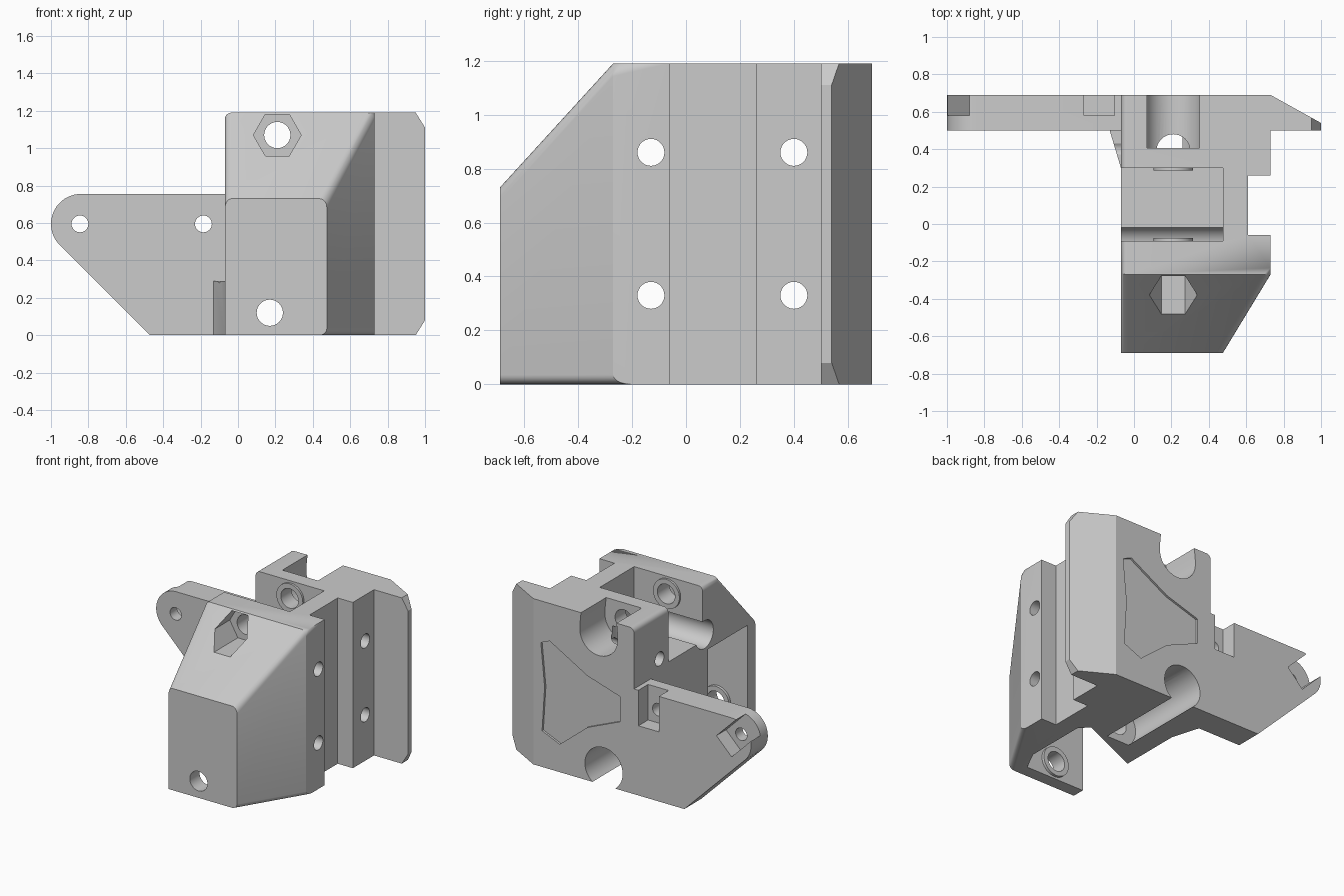
import bpy, bmesh, math
from mathutils import Vector

if "Cube" in bpy.data.objects:
    bpy.data.objects.remove(bpy.data.objects["Cube"])

grey = bpy.data.materials.new("plain grey")
grey.diffuse_color = (0.6, 0.6, 0.6, 1)
grey.use_nodes = True
grey.node_tree.nodes["Principled BSDF"].inputs["Base Color"].default_value = grey.diffuse_color

# axis -> function placing a profile point (a, b) at depth d
PLACE = {"x": lambda a, b, d: (d, a, b),   # profile in y, z
         "y": lambda a, b, d: (a, d, b),   # profile in x, z
         "z": lambda a, b, d: (a, b, d)}   # profile in x, y


def to_object(bm, name):
    bmesh.ops.recalc_face_normals(bm, faces=bm.faces)
    me = bpy.data.meshes.new(name)
    bm.to_mesh(me)
    bm.free()
    me.materials.append(grey)
    ob = bpy.data.objects.new(name, me)
    bpy.context.collection.objects.link(ob)
    return ob


def prism_bm(pts, axis, d0, d1):
    bm = bmesh.new()
    ends = [[bm.verts.new(PLACE[axis](a, b, d)) for a, b in pts] for d in (d0, d1)]
    bm.faces.new(ends[0])
    bm.faces.new(ends[1])
    n = len(pts)
    for i in range(n):
        j = (i + 1) % n
        bm.faces.new((ends[0][i], ends[0][j], ends[1][j], ends[1][i]))
    return bm


def prism(name, pts, axis, d0, d1):
    return to_object(prism_bm(pts, axis, d0, d1), name)


def arc(ca, cb, r, a0, a1, n):
    return [(ca + r * math.cos(math.radians(a0 + (a1 - a0) * i / n)),
             cb + r * math.sin(math.radians(a0 + (a1 - a0) * i / n))) for i in range(n + 1)]


def disc(name, ca, cb, r, axis, d0, d1, n=40):
    return prism(name, arc(ca, cb, r, 0, 360 * (n - 1) / n, n - 1), axis, d0, d1)


def box(name, x0, x1, y0, y1, z0, z1):
    return prism(name, [(x0, y0), (x1, y0), (x1, y1), (x0, y1)], "z", z0, z1)


def combine(target, tool, op):
    mod = target.modifiers.new(op, "BOOLEAN")
    mod.operation, mod.solver, mod.object = op, "EXACT", tool
    bpy.context.view_layer.objects.active = target
    bpy.ops.object.modifier_apply(modifier=mod.name)
    bpy.data.objects.remove(tool)


# main body: plan outline with side channel and tapered flange
outline = [(-.07, -.69), (.475, -.69), (.73, -.27), (.73, -.06), (.61, -.06), (.61, .26),
           (.73, .26), (.73, .5), (1, .5), (1, .54), (.73, .69), (-.07, .69)]
bm = prism_bm(outline, "z", 0, 1.19)
# sloped upper front
bmesh.ops.bisect_plane(bm, geom=bm.verts[:] + bm.edges[:] + bm.faces[:],
                       plane_co=(0, -.27, 1.19), plane_no=(0, -.46, .42), clear_outer=True)
bmesh.ops.holes_fill(bm, edges=[e for e in bm.edges if e.is_boundary])
bmesh.ops.remove_doubles(bm, verts=bm.verts, dist=1e-4)
bmesh.ops.recalc_face_normals(bm, faces=bm.faces)


def softened(e):
    a, b = e.verts[0].co, e.verts[1].co
    m, d = (a + b) / 2, (b - a)
    left_top = abs(m.x + .07) < .01 and m.z > .8 and abs(d.y) > .2
    slope_diag = m.y < -.3 and abs(d.z) > .2 and abs(d.y) > .2
    diag_bottom = m.z < .01 and .5 < m.x < .7 and m.y < -.3
    channel_ends = abs(m.x - .61) < .01 and abs(d.y) > .2
    return left_top or slope_diag or diag_bottom or channel_ends


bmesh.ops.bevel(bm, geom=[e for e in bm.edges if softened(e)], offset=.035,
                segments=5, profile=.5, affect="EDGES")
body = to_object(bm, "bracket_body")

# flange corner chamfers
for s in (0, 1):
    pts = [(.95, 0), (1.05, -.1), (1.05, .15), (1, .08)]
    combine(body, prism("flange_chamfer", [(x, 1.19 - z if s else z) for x, z in
            [(.95, 0), (.95, -.1), (1.1, -.1), (1.1, .08), (1, .08)]], "y", .4, .8), "DIFFERENCE")

# mounting tab with rounded end
tab = prism("tab", arc(-.84, .595, .16, 90, 225, 20) + [(-.47, 0), (0, 0), (0, .755)], "y", .5, .69)
combine(body, tab, "UNION")
# gusset between tab and body
combine(body, prism("gusset", [(-.13, .51), (-.13, .5), (-.07, .3), (-.02, .3), (-.02, .51)],
                    "z", 0, .29), "UNION")

# upper cavity with undercut groove, open to the left
combine(body, box("upper_cavity", -.2, .475, -.09, .3, .80, 1.3), "DIFFERENCE")
combine(body, disc("groove", -.11, .84, .1, "x", -.2, .475), "DIFFERENCE")
# lower front hollow, open to the left and below
hollow = [(-.2, -.6), (.4, -.6), (.475, -.45), (.475, 0), (.41, .06), (-.07, -.15), (-.2, -.15)]
combine(body, prism("front_hollow", hollow, "z", -.1, .72), "DIFFERENCE")

# raised rings round the bolt holes
for x, z, y0, y1 in ((.21, 1.07, -.12, -.075), (.21, 1.07, .285, .33), (.17, .12, -.62, -.58)):
    combine(body, disc("ring", x, z, .105, "y", y0, y1), "UNION")

# bolt holes and head channels
combine(body, disc("upper_bolt", .21, 1.07, .07, "y", -.8, .5), "DIFFERENCE")
combine(body, disc("lower_bolt", .17, .12, .07, "y", -.8, .5), "DIFFERENCE")
combine(body, prism("upper_channel", arc(.21, 1.07, .15, 180, 360, 24) + [(.36, 1.1), (.34, 1.3),
                    (.08, 1.3), (.06, 1.1)], "y", .405, .8), "DIFFERENCE")
combine(body, disc("lower_channel", .17, .12, .15, "y", .04, .8), "DIFFERENCE")
combine(body, disc("inner_passage", .21, .39, .09, "z", .12, 1.0), "DIFFERENCE")
# hexagonal nut pocket
combine(body, disc("nut_pocket", .21, 1.07, .128, "y", -.8, -.21, 6), "DIFFERENCE")

# cross holes
for y in (-.13, .40):
    for z in (.33, .86):
        combine(body, disc("cross_hole", y, z, .05, "x", -.3, 1.1, 28), "DIFFERENCE")

# tab holes and nut slots
for x in (-.845, -.185):
    combine(body, disc("tab_hole", x, .595, .045, "y", .4, .8, 28), "DIFFERENCE")
combine(body, box("tab_slot", -.268, -.105, .58, .8, .5, .9), "DIFFERENCE")
h = math.sqrt(.5)
slot = [(-.845 + h * (-u + v), .595 + h * (u + v)) for u, v in
        ((-.085, -.085), (.3, -.085), (.3, .085), (-.085, .085))]
combine(body, prism("end_slot", slot, "y", .58, .8), "DIFFERENCE")

# shallow recessed panel on the back
panel = [(.67, .89), (.60, .92), (.30, .75), (.04, .67), (.04, .49), (.30, .38),
         (.52, .2), (.66, .26), (.64, .58)]
combine(body, prism("back_panel", panel, "y", .675, .8), "DIFFERENCE")

# smooth the curved parts, keep edges sharp
body.select_set(True)
bpy.context.view_layer.objects.active = body
bpy.ops.object.shade_smooth_by_angle(angle=math.radians(25))
